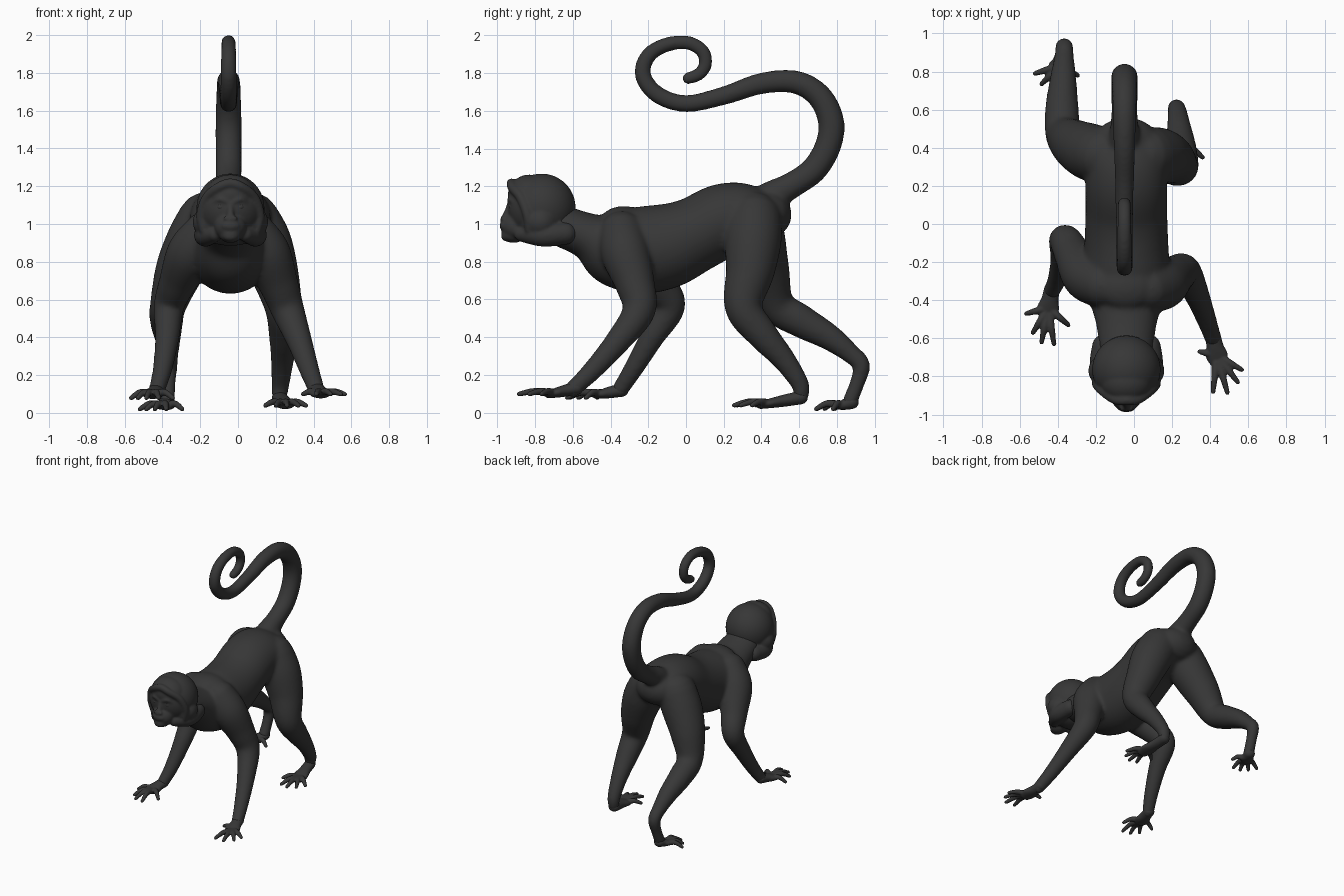
import bpy, bmesh, math
from mathutils import Vector, Matrix

CX = -0.04  # middle plane of torso, head and tail

fur = bpy.data.materials.new("dark charcoal fur")
fur.diffuse_color = (0.038, 0.038, 0.038, 1)


def catmull(a, b, c, d, t):
    return 0.5 * (2 * b + (c - a) * t + (2 * a - 5 * b + 4 * c - d) * t * t
                  + (3 * b - a - 3 * c + d) * t ** 3)


def ball(bm, pos, size):
    m = Matrix.Translation(pos) @ Matrix.Diagonal((*size, 1))
    bmesh.ops.create_icosphere(bm, subdivisions=4, radius=1, matrix=m)


def tube(bm, pts, ref=(1, 0, 0), steps=7, sides=24):
    """Closed smooth tube through (x, y, z, width radius[, height radius])."""
    pts = [p if len(p) == 5 else (*p, p[3]) for p in pts]
    n, samples = len(pts), []
    for i in range(n - 1):
        q = [pts[max(0, min(n - 1, i + k))] for k in (-1, 0, 1, 2)]
        for s in range(steps):
            samples.append([catmull(*v, s / steps) for v in zip(*q)])
    samples.append(list(pts[-1]))
    # rounded ends
    for end, inner in ((0, 1), (-1, -2)):
        p = samples[end]
        out = (Vector(p[:3]) - Vector(samples[inner][:3])).normalized()
        r = min(p[3:])
        caps = [[*(Vector(p[:3]) + out * r * math.sin(a)),
                 p[3] * math.cos(a), p[4] * math.cos(a)] for a in (0.4, 0.8, 1.15, 1.45)]
        samples = caps[::-1] + samples if end == 0 else samples + caps
    rings = []
    for i, p in enumerate(samples):
        t = Vector(samples[min(i + 1, len(samples) - 1)][:3]) - Vector(samples[max(i - 1, 0)][:3])
        t.normalize()
        u = Vector(ref)
        u = (u - t * u.dot(t)).normalized()
        v = t.cross(u)
        ring = []
        for k in range(sides):
            a = 2 * math.pi * k / sides
            ring.append(bm.verts.new(Vector(p[:3]) + u * p[3] * math.cos(a) + v * p[4] * math.sin(a)))
        rings.append(ring)
    for a, b in zip(rings, rings[1:]):
        for k in range(sides):
            j = (k + 1) % sides
            bm.faces.new((a[k], a[j], b[j], b[k]))
    bm.faces.new(rings[0][::-1])
    bm.faces.new(rings[-1])


def finish(bm, name, voxel, smooth):
    """Fuse the overlapping volumes into one smooth skin."""
    bmesh.ops.recalc_face_normals(bm, faces=bm.faces)
    me = bpy.data.meshes.new(name)
    bm.to_mesh(me)
    bm.free()
    me.shade_smooth()
    me.materials.append(fur)
    ob = bpy.data.objects.new(name, me)
    bpy.context.collection.objects.link(ob)
    if voxel:
        r = ob.modifiers.new("fuse", 'REMESH')
        r.mode, r.voxel_size, r.use_smooth_shade = 'VOXEL', voxel, True
        s = ob.modifiers.new("soften", 'SMOOTH')
        s.factor, s.iterations = 0.5, smooth
    return ob


# torso, limbs and tail as one fused skin
bm = bmesh.new()
tube(bm, [(CX, y, z, a, b) for y, z, a, b in (
    (-0.66, 0.99, 0.14, 0.11), (-0.52, 0.935, 0.16, 0.125), (-0.39, 0.87, 0.195, 0.195),
    (-0.25, 0.86, 0.225, 0.23), (-0.1, 0.885, 0.22, 0.225), (0.05, 0.945, 0.215, 0.2),
    (0.2, 1.02, 0.215, 0.195), (0.34, 1.04, 0.21, 0.175), (0.43, 1.05, 0.17, 0.13))], sides=40)
# shoulder hump
ball(bm, (CX, -0.33, 1.02), (0.15, 0.12, 0.075))
# tail
tail = ((0.36, 1.08, .1), (0.46, 1.15, .082), (0.56, 1.205, .07), (0.68, 1.29, .07), (0.755, 1.42, .07),
        (0.768, 1.55, .07), (0.705, 1.68, .066), (0.58, 1.752, .062), (0.4, 1.745, .057),
        (0.2, 1.68, .05), (0, 1.638, .046), (-0.15, 1.685, .046), (-0.228, 1.785, .044),
        (-0.205, 1.885, .042), (-0.12, 1.945, .04), (0, 1.963, .038), (0.085, 1.92, .037),
        (0.105, 1.85, .036), (0.07, 1.795, .035), (0.01, 1.772, .034))
tube(bm, [(CX - 0.01, *p) for p in tail])
# right and left arms
tube(bm, [(0.08, -0.34, 0.95, .12), (0.15, -0.32, 0.84, .13), (0.215, -0.27, 0.68, .105),
          (0.265, -0.25, 0.54, .088), (0.325, -0.36, 0.38, .068), (0.38, -0.5, 0.22, .053),
          (0.415, -0.6, 0.125, .045)])
tube(bm, [(-0.17, -0.32, 0.95, .12), (-0.25, -0.27, 0.84, .13), (-0.32, -0.16, 0.69, .1),
          (-0.365, -0.085, 0.565, .082), (-0.375, -0.18, 0.4, .065), (-0.4, -0.28, 0.23, .052),
          (-0.43, -0.35, 0.12, .044)])
# right and left legs
tube(bm, [(0.07, 0.36, 1.02, .15), (0.135, 0.355, 0.9, .15), (0.19, 0.34, 0.75, .13), (0.24, 0.305, 0.56, .1),
          (0.245, 0.4, 0.42, .083), (0.235, 0.52, 0.28, .062), (0.225, 0.605, 0.15, .048),
          (0.22, 0.61, 0.085, .04)])
tube(bm, [(-0.17, 0.36, 1.02, .15), (-0.235, 0.38, 0.9, .15), (-0.31, 0.42, 0.75, .13), (-0.37, 0.48, 0.57, .097),
          (-0.378, 0.61, 0.485, .088), (-0.372, 0.76, 0.4, .07), (-0.367, 0.87, 0.315, .053),
          (-0.366, 0.93, 0.25, .047), (-0.37, 0.905, 0.15, .04), (-0.375, 0.87, 0.06, .042)])
finish(bm, "body", 0.012, 14)


def paw(name, wrist, palm, tips, floor):
    """Flat palm from the wrist, with a slightly arched finger to each tip."""
    bm = bmesh.new()
    w, p = Vector(wrist), Vector(palm)
    q = p + (p - w) * 0.35
    tube(bm, [(*w, .042, .036), (*w.lerp(p, 0.55), .045, .032), (*p, .058, .026), (*q, .045, .02)])
    for x, y in tips:
        tip = Vector((x, y, floor + 0.014))
        base = p.lerp(tip, 0.2)
        base.z = p.z
        mid = base.lerp(tip, 0.5)
        mid.z = p.z + 0.008
        d = tip - base
        side = (-d.y, d.x, 0)
        tube(bm, [(*base, .022), (*mid, .018), (*tip, .013)], ref=side, sides=12)
    finish(bm, name, 0.006, 4)


# hands
paw("right_hand", (0.412, -0.58, 0.13), (0.435, -0.69, 0.105),
    [(0.345, -0.67), (0.415, -0.88), (0.49, -0.885), (0.545, -0.83), (0.565, -0.765)], 0.085)
paw("left_hand", (-0.43, -0.34, 0.12), (-0.45, -0.44, 0.1),
    [(-0.345, -0.53), (-0.42, -0.63), (-0.485, -0.62), (-0.53, -0.57), (-0.565, -0.47)], 0.065)
# feet
paw("right_foot", (0.22, 0.61, 0.08), (0.245, 0.45, 0.05),
    [(0.145, 0.37), (0.2, 0.27), (0.26, 0.255), (0.32, 0.29), (0.36, 0.35)], 0.025)
paw("left_foot", (-0.375, 0.88, 0.055), (-0.39, 0.83, 0.04),
    [(-0.295, 0.78), (-0.38, 0.69), (-0.44, 0.695), (-0.485, 0.735), (-0.52, 0.79)], 0.006)

# head: skull, brow, face, muzzle, cheek ruff
bm = bmesh.new()
for y, z, size in (
        (-0.765, 1.085, (0.18, 0.18, 0.182)), (-0.83, 1.15, (0.135, 0.115, 0.112)),
        (-0.84, 1.06, (0.13, 0.1, 0.14)), (-0.9, 0.985, (0.085, 0.08, 0.075)),
        (-0.77, 1.01, (0.2, 0.125, 0.125)), (-0.915, 0.945, (0.06, 0.065, 0.045))):
    ball(bm, (CX, y, z), size)
# hairline framing the face
tube(bm, [(CX + x, y, z, .026) for x, y, z in (
    (-0.14, -0.83, 0.97), (-0.155, -0.84, 1.05), (-0.125, -0.875, 1.14), (-0.06, -0.92, 1.195),
    (0, -0.925, 1.215), (0.06, -0.92, 1.195), (0.125, -0.875, 1.14), (0.155, -0.84, 1.05),
    (0.14, -0.83, 0.97))], ref=(0, 1, 0))
# brow ridges, nostrils, nose bridge, lips
for s in (-1, 1):
    tube(bm, [(CX + s * 0.095, -0.9, 1.105, .012), (CX + s * 0.055, -0.93, 1.13, .015),
              (CX + s * 0.015, -0.937, 1.115, .012)], ref=(0, 1, 0))
    ball(bm, (CX + s * 0.02, -0.968, 1.03), (0.016, 0.016, 0.014))
tube(bm, [(CX, -0.932, 1.11, .015), (CX, -0.948, 1.06, .018), (CX, -0.965, 1.025, .02)])
ball(bm, (CX, -0.958, 0.99), (0.052, 0.03, 0.03))
ball(bm, (CX, -0.95, 0.935), (0.042, 0.03, 0.028))
# jaw and cheek fur sweeping back to the neck
for s in (-1, 1):
    tube(bm, [(CX + s * 0.08, -0.87, 0.945, .04), (CX + s * 0.13, -0.76, 0.94, .06),
              (CX + s * 0.12, -0.64, 0.95, .06)])
finish(bm, "head", 0.008, 5)

# eyes
for s, name in ((-1, "left_eye"), (1, "right_eye")):
    bm = bmesh.new()
    ball(bm, (CX + s * 0.05, -0.917, 1.09), (0.024, 0.022, 0.02))
    finish(bm, name, 0, 0)
